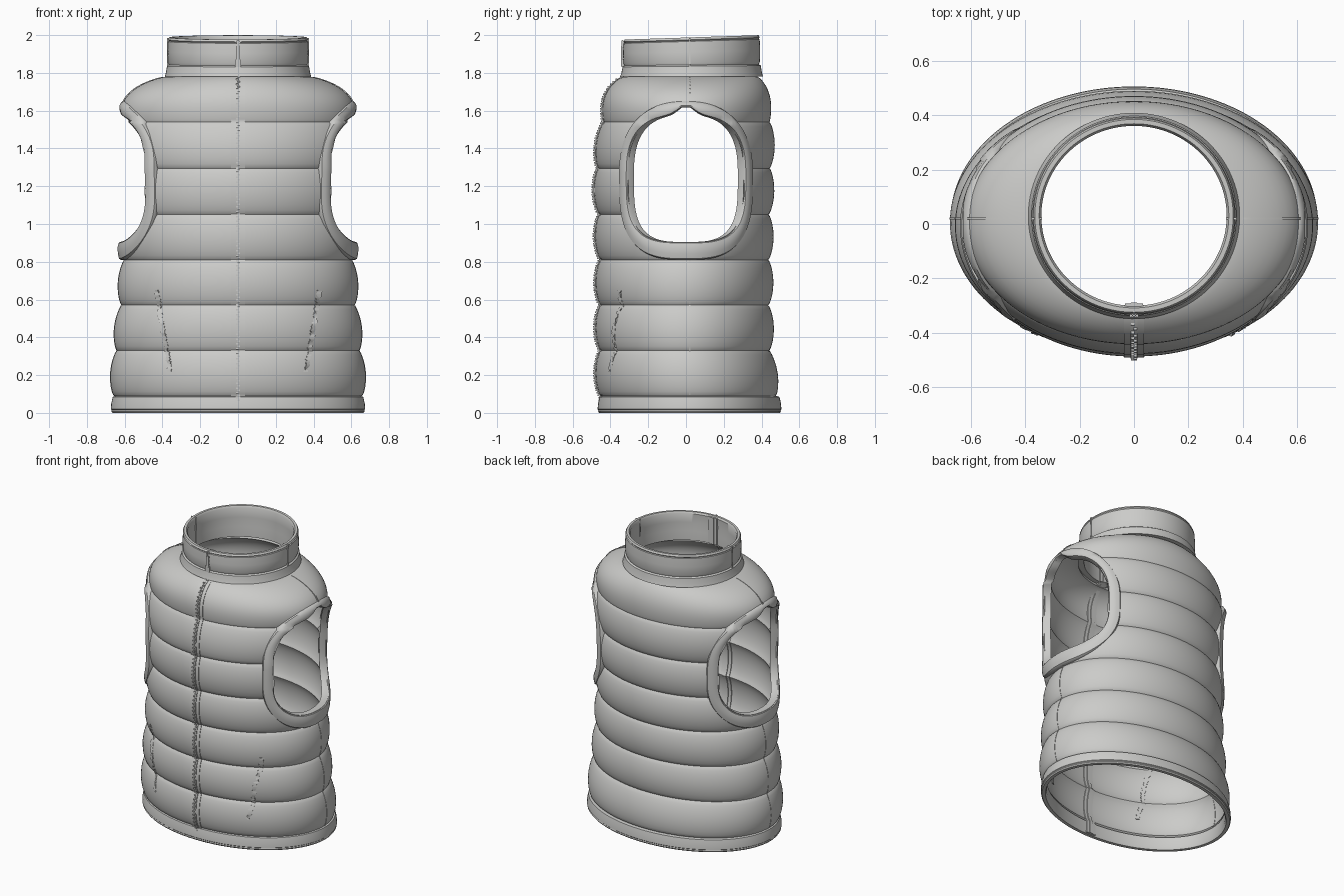
import bpy, bmesh, random
from math import sin, cos, acos, asin, pi, exp, radians, copysign
from mathutils import Vector

random.seed(4)
if "Cube" in bpy.data.objects:
    bpy.data.objects.remove(bpy.data.objects["Cube"], do_unlink=True)

GREY = (0.6, 0.6, 0.585, 1)
fabric = bpy.data.materials.new("light_grey_fabric")
fabric.use_nodes = True
fabric.diffuse_color = GREY
fabric.node_tree.nodes["Principled BSDF"].inputs["Base Color"].default_value = GREY

# Quilting seams: height, half width, front y, back y
SEAMS = [(.09, .655, -.45, .475), (.33, .64, -.45, .44), (.57, .615, -.45, .435),
         (.81, .6, -.45, .435), (1.05, .6, -.455, .437), (1.295, .605, -.462, .442),
         (1.54, .61, -.433, .442), (1.78, .385, -.33, .378)]
HEM, NECK = SEAMS[0][0], SEAMS[-1][0]


def section(z, puff=None):
    """Half width, front and back of the garment at a height."""
    if z > NECK:
        return .36, -.32, .38
    if z < HEM:
        return .655, -.45, .487
    i = next(k for k in range(7) if z <= SEAMS[k + 1][0] + 1e-6)
    lo, hi = SEAMS[i], SEAMS[i + 1]
    u = min(1, max(0, (z - lo[0]) / (hi[0] - lo[0])))
    mix = 1 - max(0, 1 - u ** 3) ** .8 if i == 6 else u
    amp = .012 if i == 6 else .028
    bulge = amp * (max(0, sin(pi * u)) ** .65 if puff is None else puff)
    a, f, b = (p + (q - p) * mix for p, q in zip(lo[1:], hi[1:]))
    return a + bulge, f - bulge, b + bulge


def point(t, z, off=0, puff=None):
    a, f, r = section(z, puff)
    b = (r - f) / 2
    n = Vector((cos(t) / a, sin(t) / b, 0)).normalized()
    return Vector((a * cos(t), (f + r) / 2 + b * sin(t), z)) + n * off


def front_point(x, z, off):
    return point(-acos(x / section(z)[0]), z, off)


def side_point(side, y, z, off, puff=None):
    a, f, r = section(z, puff)
    p = point(asin((y - (f + r) / 2) / ((r - f) / 2)), z, off, puff)
    p.x *= side
    return p


def finish(name, bm, angle=40):
    bmesh.ops.recalc_face_normals(bm, faces=bm.faces)
    me = bpy.data.meshes.new(name)
    bm.to_mesh(me)
    bm.free()
    me.materials.append(fabric)
    ob = bpy.data.objects.new(name, me)
    bpy.context.collection.objects.link(ob)
    smooth(ob, angle)
    return ob


def smooth(ob, angle=40):
    bpy.ops.object.select_all(action="DESELECT")
    ob.select_set(True)
    bpy.context.view_layer.objects.active = ob
    bpy.ops.object.shade_smooth_by_angle(angle=radians(angle))


def grid(name, rows, wrap_rows=False, cap=False):
    """Skin a list of closed loops of points."""
    bm = bmesh.new()
    vs = [[bm.verts.new(p) for p in row] for row in rows]
    n = len(vs[0])
    for i in range(len(vs) if wrap_rows else len(vs) - 1):
        r, s = vs[i], vs[(i + 1) % len(vs)]
        for j in range(n):
            bm.faces.new((r[j], r[(j + 1) % n], s[(j + 1) % n], s[j]))
    if cap:
        bm.faces.new(vs[0])
        bm.faces.new(vs[-1])
    return finish(name, bm)


def spread(a, b, n):
    return [a + (b - a) * k / n for k in range(n + 1)]


ANGLES = [2 * pi * k / 144 for k in range(144)]

# Quilted body shell
levels = [HEM]
for lo, hi in zip(SEAMS, SEAMS[1:]):
    n = 16 if hi[0] == NECK else 10
    levels += [lo[0] + (hi[0] - lo[0]) * (1 - cos(pi * k / n)) / 2 for k in range(1, n + 1)]
body = grid("quilted_body", [[point(t, z) for t in ANGLES] for z in levels])
shell = body.modifiers.new("thickness", "SOLIDIFY")
shell.thickness = .02
shell.offset = -1


# Armhole outline in the side plane
def outline(phi, wide, top, bottom, power_top, power_low):
    c, s = cos(phi), sin(phi)
    e = 2 / (power_top if s > 0 else power_low)
    y = copysign(abs(c) ** e, c) * wide
    z = copysign(abs(s) ** e, s) * (top if s > 0 else bottom)
    return y, z + 1.25


def hole(phi):
    y, z = outline(phi, .305, .325, .345, 2.8, 3.4)
    return y, z + (.05 * exp(-(y / .06) ** 2) if z > 1.25 else 0)


def rim(phi):
    return outline(phi, .35, .4, .44, 2.4, 3)


LOOP = [2 * pi * (k + .5) / 112 for k in range(112)]
cutter = grid("armhole_cutter", [[(x, *hole(p)) for p in LOOP] for x in (-1, 1)], cap=True)
cutter.hide_render = True
cut = body.modifiers.new("armholes", "BOOLEAN")
cut.object = cutter
cut.solver = "EXACT"
bpy.context.view_layer.objects.active = body
for m in ("thickness", "armholes"):
    bpy.ops.object.modifier_apply(modifier=m)
bpy.data.objects.remove(cutter, do_unlink=True)
smooth(body)

# Armhole bindings: position from hole to rim, then height above the body
BAND = [(0, -.04), (0, 0), (.06, .012), (.3, .018), (.65, .016), (.93, .01), (1, 0), (1, -.02)]
for side, label in ((1, "left"), (-1, "right")):
    rows = []
    for s, off in BAND:
        row = []
        for p in LOOP:
            (y0, z0), (y1, z1) = hole(p), rim(p)
            row.append(side_point(side, y0 + (y1 - y0) * s, z0 + (z1 - z0) * s, off, .75))
        rows.append(row)
    grid(label + "_armhole_binding", rows)


# Hem and collar rings
def ring(name, profile, tilt=0):
    rows = [[point(t, z, off) for t in ANGLES] for off, z in profile]
    for row in rows:
        for p in row:
            p.z += tilt * (p.y / .38) * (p.z - NECK)
    return grid(name, rows, wrap_rows=True)


ring("hem_band", [(.01, 0), (.016, .008), (.014, .016), (.018, .02), (.016, .05), (.008, .085),
                  (-.005, .089), (-.022, .085), (-.02, .02), (-.012, 0)])
ring("collar", [(.028, 1.781), (.022, 1.8), (.016, 1.835), (.006, 1.842), (.011, 1.855),
                (.013, 1.91), (.01, 1.966), (.005, 1.969), (.01, 1.975), (.004, 1.987),
                (-.012, 1.987), (-.02, 1.975), (-.015, 1.91), (-.02, 1.85), (-.02, 1.781)], .06)


# Narrow strips that run up the garment, seen outside and inside
def strip(name, place, heights, half, inner, outer, jitter=0):
    rows = []
    for z in heights:
        j = [random.uniform(-jitter, jitter) for _ in range(4)]
        rows.append([place(-half + j[0], z, inner), place(-half + j[1], z, outer + j[2]),
                     place(half + j[3], z, outer - j[2]), place(half + j[0], z, inner)])
    return grid(name, rows, cap=True)


FRONT = spread(.004, 1.97, 180)
strip("zip_placket", front_point, FRONT, .036, -.026, .004)
strip("zip_tape", front_point, FRONT, .013, -.032, .008)

# Zip teeth and puller
bm = bmesh.new()


def block(x, z, off, size):
    cube = bmesh.ops.create_cube(bm, size=1)["verts"]
    bmesh.ops.scale(bm, vec=size, verts=cube)
    bmesh.ops.translate(bm, vec=front_point(x, z, off), verts=cube)


for k, z in enumerate(spread(.015, 1.96, 150)):
    block(.004 * (-1) ** k, z, .009, (.013, .01, .008))
finish("zip_teeth", bm, 20)

bm = bmesh.new()
block(0, 1.85, .016, (.034, .014, .04))
block(0, 1.9, .02, (.022, .008, .09))
block(0, 1.955, .016, (.014, .01, .04))
bmesh.ops.bevel(bm, geom=bm.edges[:], offset=.003, segments=2, affect="EDGES")
finish("zip_puller", bm)

# Pocket openings, side seams, shoulder seams and collar seams
for side, label in ((1, "left"), (-1, "right")):
    def pocket(x, z, off):
        return front_point(side * (.36 + (z - .22) * .165) + x, z, off)

    def flank(y, z, off):
        return side_point(side, y + .02, z, off)

    strip(label + "_pocket_opening", pocket, spread(.22, .65, 60), .011, -.026, .003, .006)
    strip(label + "_side_seam", flank, spread(.095, .83, 60), .004, -.023, .002)
    strip(label + "_shoulder_seam", flank, spread(1.64, 1.778, 24), .004, -.03, .007)
    strip(label + "_collar_seam", flank, spread(1.785, 1.985, 8), .004, -.022, .016)
